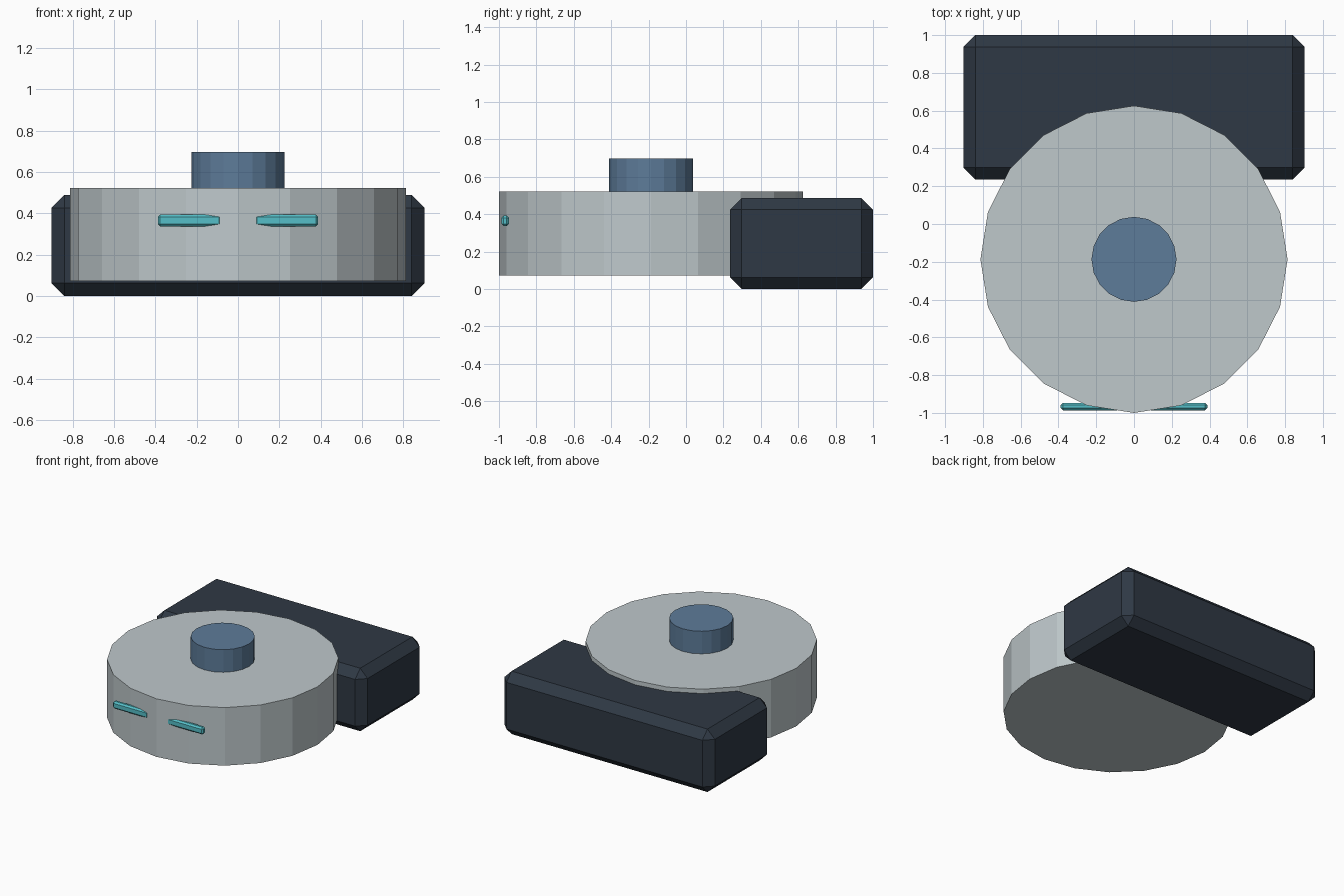
import bpy

if "Cube" in bpy.data.objects:
    bpy.data.objects.remove(bpy.data.objects["Cube"])


def paint(obj, name, color):
    mat = bpy.data.materials.get(name) or bpy.data.materials.new(name)
    mat.diffuse_color = (*color, 1)
    mat.use_nodes = True
    mat.node_tree.nodes["Principled BSDF"].inputs["Base Color"].default_value = mat.diffuse_color
    obj.data.materials.append(mat)


def box(name, lo, hi, bevel):
    center = [(a + b) / 2 for a, b in zip(lo, hi)]
    bpy.ops.mesh.primitive_cube_add(size=1, location=center)
    obj = bpy.context.object
    obj.name = name
    obj.scale = [b - a for a, b in zip(lo, hi)]
    bpy.ops.object.transform_apply(location=False, rotation=False, scale=True)
    mod = obj.modifiers.new("chamfer", 'BEVEL')
    mod.width = bevel
    mod.segments = 1
    return obj


def drum(name, radius, z0, z1):
    bpy.ops.mesh.primitive_cylinder_add(vertices=20, radius=radius, depth=z1 - z0,
                                        location=(0, -0.187, (z0 + z1) / 2))
    obj = bpy.context.object
    obj.name = name
    return obj


# chamfered block at the back
body = box("rear_block", (-0.903, 0.235, 0), (0.903, 1.0, 0.488), 0.063)
paint(body, "dark_navy", (0.028, 0.040, 0.058))

# faceted disc body
disc = drum("disc_body", 0.813, 0.072, 0.522)
paint(disc, "pale_grey", (0.52, 0.58, 0.60))

# raised hub on top, sunk slightly into the disc
hub = drum("top_hub", 0.225, 0.47, 0.697)
paint(hub, "steel_blue", (0.11, 0.20, 0.32))

# pair of light strips on the front rim
for side, x0, x1 in (("left", -0.388, -0.08), ("right", 0.08, 0.388)):
    strip = box(f"{side}_light_strip", (x0, -0.987, 0.337), (x1, -0.947, 0.393), 0.012)
    paint(strip, "teal", (0.09, 0.52, 0.58))
